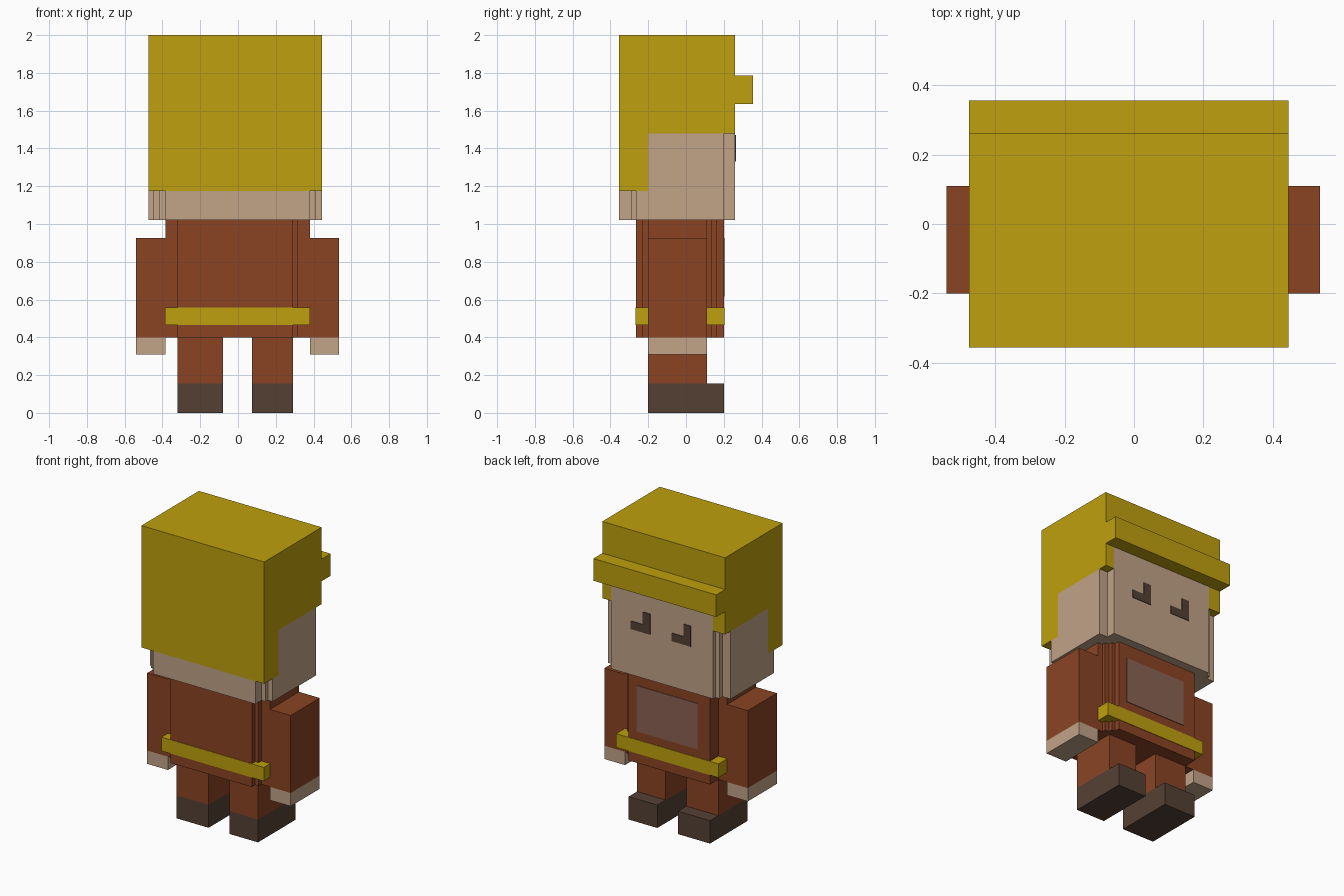
import bpy
import bmesh

cube = bpy.data.objects.get("Cube")
if cube:
    bpy.data.objects.remove(cube, do_unlink=True)


def material(name, rgb):
    def lin(c):
        c /= 255
        return c / 12.92 if c <= 0.04045 else ((c + 0.055) / 1.055) ** 2.4
    colour = (*[lin(c) for c in rgb], 1)
    m = bpy.data.materials.new(name)
    m.diffuse_color = colour
    m.use_nodes = True
    bsdf = next(n for n in m.node_tree.nodes if n.type == 'BSDF_PRINCIPLED')
    bsdf.inputs["Base Color"].default_value = colour
    bsdf.inputs["Roughness"].default_value = 0.9
    return m


YELLOW = material("mustard yellow", (191, 160, 14))
SKIN = material("skin", (193, 163, 135))
BROWN = material("rust brown", (138, 68, 36))
DARK = material("dark brown", (84, 64, 52))
PATCH = material("dusty brown", (138, 98, 82))


def prism(name, outline, lo, hi, mat, axis='z'):
    """Extrude a 2D outline along one axis: z uses (x, y), y uses (x, z), x uses (y, z)."""
    place = {'z': lambda a, b, t: (a, b, t),
             'y': lambda a, b, t: (a, t, b),
             'x': lambda a, b, t: (t, a, b)}[axis]
    bm = bmesh.new()
    rings = [[bm.verts.new(place(a, b, t)) for a, b in outline] for t in (lo, hi)]
    bm.faces.new(rings[0])
    bm.faces.new(rings[1])
    n = len(outline)
    for i in range(n):
        j = (i + 1) % n
        bm.faces.new((rings[0][i], rings[0][j], rings[1][j], rings[1][i]))
    bmesh.ops.recalc_face_normals(bm, faces=bm.faces)
    me = bpy.data.meshes.new(name)
    bm.to_mesh(me)
    bm.free()
    me.materials.append(mat)
    ob = bpy.data.objects.new(name, me)
    bpy.context.collection.objects.link(ob)
    return ob


def box(name, x, y, z, mat):
    return prism(name, [(x[0], y[0]), (x[1], y[0]), (x[1], y[1]), (x[0], y[1])], *z, mat)


# Head: lower jaw with stepped corners, cheeks and face
jaw = [(-0.385, -0.355), (0.38, -0.355), (0.38, -0.29), (0.41, -0.29), (0.41, -0.265),
       (0.445, -0.265), (0.445, 0.2), (0.38, 0.2), (0.38, 0.26), (-0.385, 0.26),
       (-0.385, 0.235), (-0.415, 0.235), (-0.415, 0.2), (-0.475, 0.2), (-0.475, -0.265),
       (-0.45, -0.265), (-0.45, -0.29), (-0.415, -0.29), (-0.415, -0.32), (-0.385, -0.32)]
prism("jaw", jaw, 1.02, 1.175, SKIN)
cheeks = [p for p in jaw if p[1] >= 0.2]
prism("cheeks", [(0.445, -0.2)] + cheeks + [(-0.475, -0.2)], 1.175, 1.48, SKIN)
box("forehead", (-0.385, 0.38), (0.15, 0.26), (1.48, 1.635), SKIN)

# Hair: side profile across the head, fringe corners, brow slab and headband
W = (-0.475, 0.445)
prism("hair", [(-0.355, 1.175), (-0.2, 1.175), (-0.2, 1.48), (0.15, 1.48), (0.15, 1.635),
               (0.26, 1.635), (0.26, 2.0), (-0.355, 2.0)], *W, YELLOW, 'x')
for side, x in (("right", (W[0], -0.385)), ("left", (0.38, W[1]))):
    box("fringe_" + side, x, (0.15, 0.26), (1.48, 1.635), YELLOW)
box("headband", W, (0.26, 0.355), (1.635, 1.785), YELLOW)

# Eyes: thin L-shaped plates
for side, x in (("left", 0.085), ("right", -0.22)):
    prism("eye_" + side, [(x, 1.33), (x + 0.145, 1.33), (x + 0.145, 1.385),
                          (x + 0.055, 1.385), (x + 0.055, 1.47), (x, 1.47)],
          0.258, 0.264, DARK, 'y')

# Torso with stepped corners, belt and chest patch
torso = [(-0.32, -0.265), (0.29, -0.265), (0.29, -0.23), (0.315, -0.23), (0.315, -0.2),
         (0.38, -0.2), (0.38, 0.11), (0.345, 0.11), (0.345, 0.135), (0.315, 0.135),
         (0.315, 0.165), (0.29, 0.165), (0.29, 0.2), (-0.32, 0.2), (-0.32, 0.11),
         (-0.385, 0.11), (-0.385, -0.2), (-0.32, -0.2)]
prism("torso", torso, 0.4, 1.02, BROWN)
box("belt", (-0.386, 0.381), (-0.268, 0.203), (0.465, 0.558), YELLOW)
box("chest_patch", (-0.228, 0.228), (0.198, 0.204), (0.615, 0.925), PATCH)

# Arms, hands, legs and boots
for side, arm, leg in (("right", (-0.54, -0.385), (-0.32, -0.08)),
                       ("left", (0.38, 0.535), (0.075, 0.29))):
    box("arm_" + side, arm, (-0.2, 0.11), (0.4, 0.925), BROWN)
    box("hand_" + side, arm, (-0.2, 0.11), (0.31, 0.4), SKIN)
    box("leg_" + side, leg, (-0.2, 0.11), (0.155, 0.4), BROWN)
    box("boot_" + side, leg, (-0.2, 0.2), (0, 0.155), DARK)
